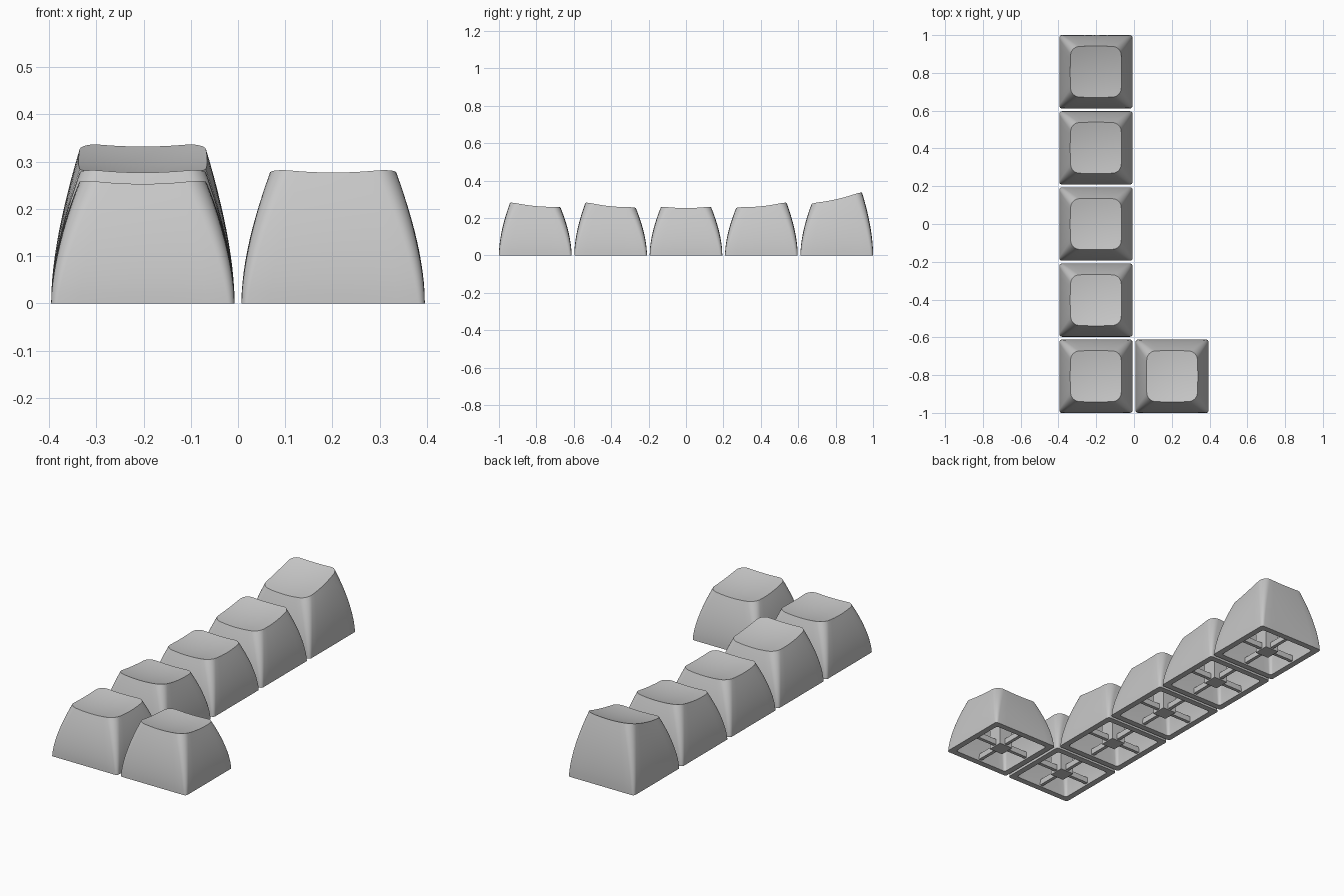
import bpy, bmesh, math
from mathutils import Matrix

cube = bpy.data.objects.get("Cube")
if cube:
    bpy.data.objects.remove(cube, do_unlink=True)

PITCH = 0.403
BASE, TOP = 0.194, 0.131      # half widths of the skirt and of the dish
WALL, ROOF = 0.032, 0.035     # shell thickness
DISH = 0.6                    # curvature of the dish
ARC, EDGE, LEVELS, DISH_RINGS = 6, 8, 12, 6

grey = bpy.data.materials.new("light_grey_plastic")
grey.use_nodes = True
grey.diffuse_color = (0.58, 0.58, 0.58, 1)
grey.node_tree.nodes["Principled BSDF"].inputs["Base Color"].default_value = (0.58, 0.58, 0.58, 1)


def outline(half, radius, bow):
    """Rounded square whose sides swell outward by the factor bow."""
    pts = []
    c = half - radius
    for q in range(4):
        rot = Matrix.Rotation(q * math.pi / 2, 2)
        side = [(half, -c + 2 * c * i / EDGE) for i in range(EDGE)]
        arc = [(c + radius * math.cos(a), c + radius * math.sin(a))
               for a in (math.pi / 2 * i / ARC for i in range(ARC))]
        for x, y in side + arc:
            sx = x * (1 + bow * (1 - (y / half) ** 2))
            sy = y * (1 + bow * (1 - (x / half) ** 2))
            pts.append(tuple(rot @ Matrix.Translation((sx, sy, 0)).translation.to_2d()))
    return pts


def dish_height(x, y, front, back):
    """Tilted plane hollowed by a shallow bowl."""
    tilt = (front + back) / 2 + (back - front) / 2 * y / (TOP + 0.005)
    return tilt - DISH * (0.0288 - x * x - y * y)


def shell_rings(bm, front, back, inset, drop):
    """Rings from the skirt edge up to the dish, then in to its centre."""
    def roof(x, y):
        return dish_height(x, y, front, back) - drop

    top = outline(TOP - inset, 0.04 - inset * 0.5, 0.04)
    rings = []
    for i in range(LEVELS + 1):
        t = i / LEVELS
        half = BASE - inset - (BASE - TOP) * t ** 1.65
        radius = 0.014 + (0.026 - inset * 0.5) * t
        level = outline(half, radius, 0.04 * t)
        rings.append([bm.verts.new((x, y, t * roof(*p)))
                      for (x, y), p in zip(level, top)])
    for i in range(1, DISH_RINGS):
        s = 1 - i / DISH_RINGS
        rings.append([bm.verts.new((x * s, y * s, roof(x * s, y * s))) for x, y in top])
    for a, b in zip(rings, rings[1:]):
        bridge(bm, a, b)
    centre = bm.verts.new((0, 0, roof(0, 0)))
    last = rings[-1]
    for i, v in enumerate(last):
        bm.faces.new((v, last[(i + 1) % len(last)], centre))
    return rings[0]


def bridge(bm, a, b):
    n = len(a)
    for i in range(n):
        j = (i + 1) % n
        bm.faces.new((a[i], a[j], b[j], b[i]))


def finish(bm, name, location):
    bmesh.ops.recalc_face_normals(bm, faces=bm.faces)
    mesh = bpy.data.meshes.new(name)
    bm.to_mesh(mesh)
    bm.free()
    mesh.materials.append(grey)
    obj = bpy.data.objects.new(name, mesh)
    obj.location = location
    bpy.context.collection.objects.link(obj)
    return obj


def add_box(bm, size, z):
    m = Matrix.Translation((0, 0, z + size[2] / 2)) @ Matrix.Diagonal((*size, 1))
    bmesh.ops.create_cube(bm, size=1, matrix=m)


def keycap(name, x, y, front, back):
    # hollow cap with a flat rim
    bm = bmesh.new()
    outer = shell_rings(bm, front, back, 0, 0)
    inner = shell_rings(bm, front, back, WALL, ROOF)
    bridge(bm, outer, inner)
    cap = finish(bm, name + "_cap", (x, y, 0))
    bpy.ops.object.select_all(action="DESELECT")
    cap.select_set(True)
    bpy.context.view_layer.objects.active = cap
    bpy.ops.object.shade_smooth_by_angle(angle=math.radians(30))

    # central stem up to the roof
    bm = bmesh.new()
    add_box(bm, (0.08, 0.08, (front + back) / 2 - 0.045), 0.002)
    finish(bm, name + "_stem", (x, y, 0))

    # crossed ribs from wall to wall
    bm = bmesh.new()
    length = 2 * (BASE - WALL) + 0.004
    add_box(bm, (length, 0.018, 0.03), 0.008)
    add_box(bm, (0.018, length, 0.03), 0.008)
    finish(bm, name + "_ribs", (x, y, 0))


# column of five keys, front to back: heights of the front and back dish edges
column = [(0.259, 0.259), (0.283, 0.255), (0.259, 0.259), (0.255, 0.283), (0.276, 0.338)]
for row, (front, back) in enumerate(column):
    keycap(f"column_key_{row + 1}", -PITCH / 2, (row - 2) * PITCH, front, back)

# single key beside the front of the column
keycap("side_key", PITCH / 2, -2 * PITCH, 0.283, 0.257)
